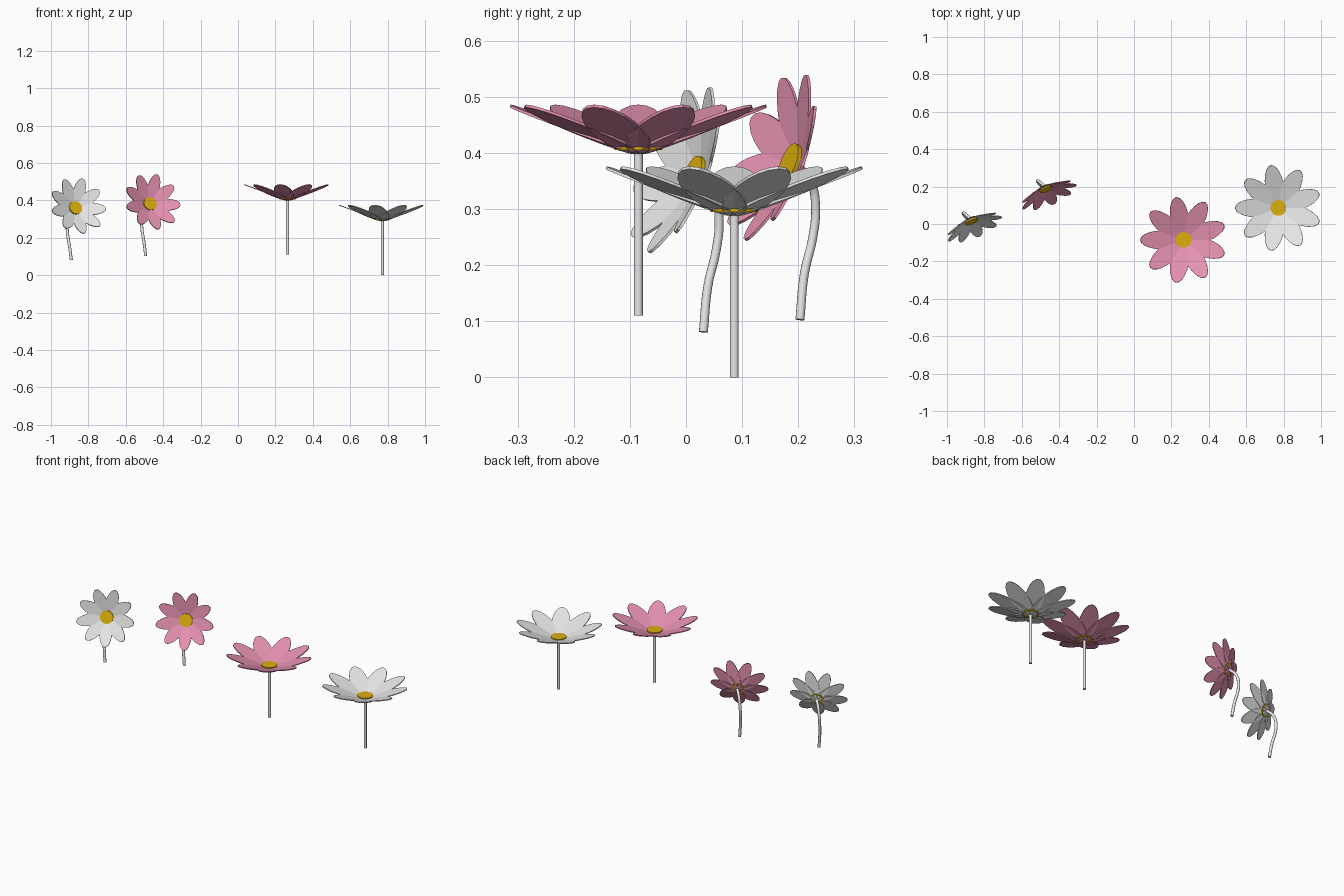
import bpy, bmesh, math
from mathutils import Matrix, Vector

if "Cube" in bpy.data.objects:
    bpy.data.objects.remove(bpy.data.objects["Cube"])


def material(name, rgb):
    m = bpy.data.materials.new(name)
    m.diffuse_color = (*rgb, 1)
    m.use_nodes = True
    m.node_tree.nodes["Principled BSDF"].inputs["Base Color"].default_value = m.diffuse_color
    return m


WHITE = material("white", (0.8, 0.8, 0.8))
PINK = material("pink", (0.8, 0.29, 0.45))
YELLOW = material("yellow", (0.72, 0.43, 0.004))


def add_object(name, mesh, mat, matrix=Matrix(), smooth=False):
    mesh.materials.clear()
    mesh.materials.append(mat)
    mesh.transform(matrix)
    ob = bpy.data.objects.new(name, mesh)
    bpy.context.collection.objects.link(ob)
    if smooth:
        bpy.ops.object.select_all(action='DESELECT')
        ob.select_set(True)
        bpy.context.view_layer.objects.active = ob
        bpy.ops.object.shade_smooth_by_angle(angle=math.radians(40))
    return ob


def petals(name, size, mat, matrix, count=9, sides=20):
    """Ring of flat elliptical petals leaning outwards from one point."""
    length, half_width, thick = 0.2475 * size, 0.05 * size, 0.005
    bm = bmesh.new()
    for i in range(count):
        place = (Matrix.Rotation(math.pi + i * math.tau / count, 4, 'Z')
                 @ Matrix.Rotation(math.radians(-20), 4, 'Y'))
        outline = []
        for k in range(sides):
            a = math.tau * k / sides
            outline.append(((1 + math.cos(a)) * length / 2,
                            math.sin(a) * half_width))
        low = [bm.verts.new(place @ Vector((x, y, 0))) for x, y in outline]
        high = [bm.verts.new(place @ Vector((x, y, thick))) for x, y in outline]
        bm.faces.new(low[::-1])
        bm.faces.new(high)
        for k in range(sides):
            n = (k + 1) % sides
            bm.faces.new((low[k], low[n], high[n], high[k]))
    mesh = bpy.data.meshes.new(name)
    bm.to_mesh(mesh)
    bm.free()
    add_object(name, mesh, mat, matrix)


def disc(name, radius, z0, z1, mat, matrix, smooth=True):
    """Upright cylinder between two heights."""
    bm = bmesh.new()
    bmesh.ops.create_cone(bm, cap_ends=True, segments=24, radius1=radius,
                          radius2=radius, depth=z1 - z0,
                          matrix=Matrix.Translation((0, 0, (z0 + z1) / 2)))
    mesh = bpy.data.meshes.new(name)
    bm.to_mesh(mesh)
    bm.free()
    add_object(name, mesh, mat, matrix, smooth)


def bent_stem(name, points, mat):
    """Round tube along a smooth path."""
    cu = bpy.data.curves.new(name + "_path", 'CURVE')
    cu.dimensions = '3D'
    cu.bevel_depth, cu.bevel_resolution = 0.008, 4
    cu.resolution_u, cu.use_fill_caps = 6, True
    sp = cu.splines.new('BEZIER')
    sp.bezier_points.add(len(points) - 1)
    for bp, p in zip(sp.bezier_points, points):
        bp.co = p
        bp.handle_left_type = bp.handle_right_type = 'AUTO'
    tmp = bpy.data.objects.new(name + "_path", cu)
    bpy.context.collection.objects.link(tmp)
    deps = bpy.context.evaluated_depsgraph_get()
    mesh = bpy.data.meshes.new_from_object(tmp.evaluated_get(deps))
    bpy.data.objects.remove(tmp)
    add_object(name, mesh, mat, smooth=True)


# Upright flowers: straight stem, open petals
for label, mat, x, y, z in (("white", WHITE, 0.772, 0.086, 0.0),
                            ("pink", PINK, 0.265, -0.085, 0.11)):
    base = Matrix.Translation((x, y, z + 0.287))
    petals(f"upright_{label}_petals", 1.0, mat, base)
    disc(f"upright_{label}_centre", 0.042, 0.008, 0.025, YELLOW, base)
    disc(f"upright_{label}_stem", 0.008, -0.287, 0.004, WHITE, base)

# Tilted flowers: smaller head facing forward on a bent stem
n = Vector((0.37, -0.87, 0.33)).normalized()
ex = (Vector((0, 0, 1)) - n * n.z).normalized()
ey = n.cross(ex)
turn = (Matrix((ex, ey, n)).transposed().to_4x4()
        @ Matrix.Rotation(math.radians(3), 4, 'Z'))
head = Vector((-0.478, 0.204, 0.375))
path = [Vector(p) for p in ((-0.493, 0.203, 0.103), (-0.504, 0.211, 0.185),
                            (-0.514, 0.226, 0.25), (-0.514, 0.231, 0.30),
                            (-0.503, 0.224, 0.345))] + [head + n * 0.004]
for label, mat, off in (("pink", PINK, Vector((0, 0, 0))),
                        ("white", WHITE, Vector((-0.398, -0.172, -0.022)))):
    place = Matrix.Translation(head + off) @ turn
    petals(f"tilted_{label}_petals", 0.69, mat, place)
    disc(f"tilted_{label}_centre", 0.036, 0.008, 0.025, YELLOW, place)
    bent_stem(f"tilted_{label}_stem", [p + off for p in path], WHITE)
